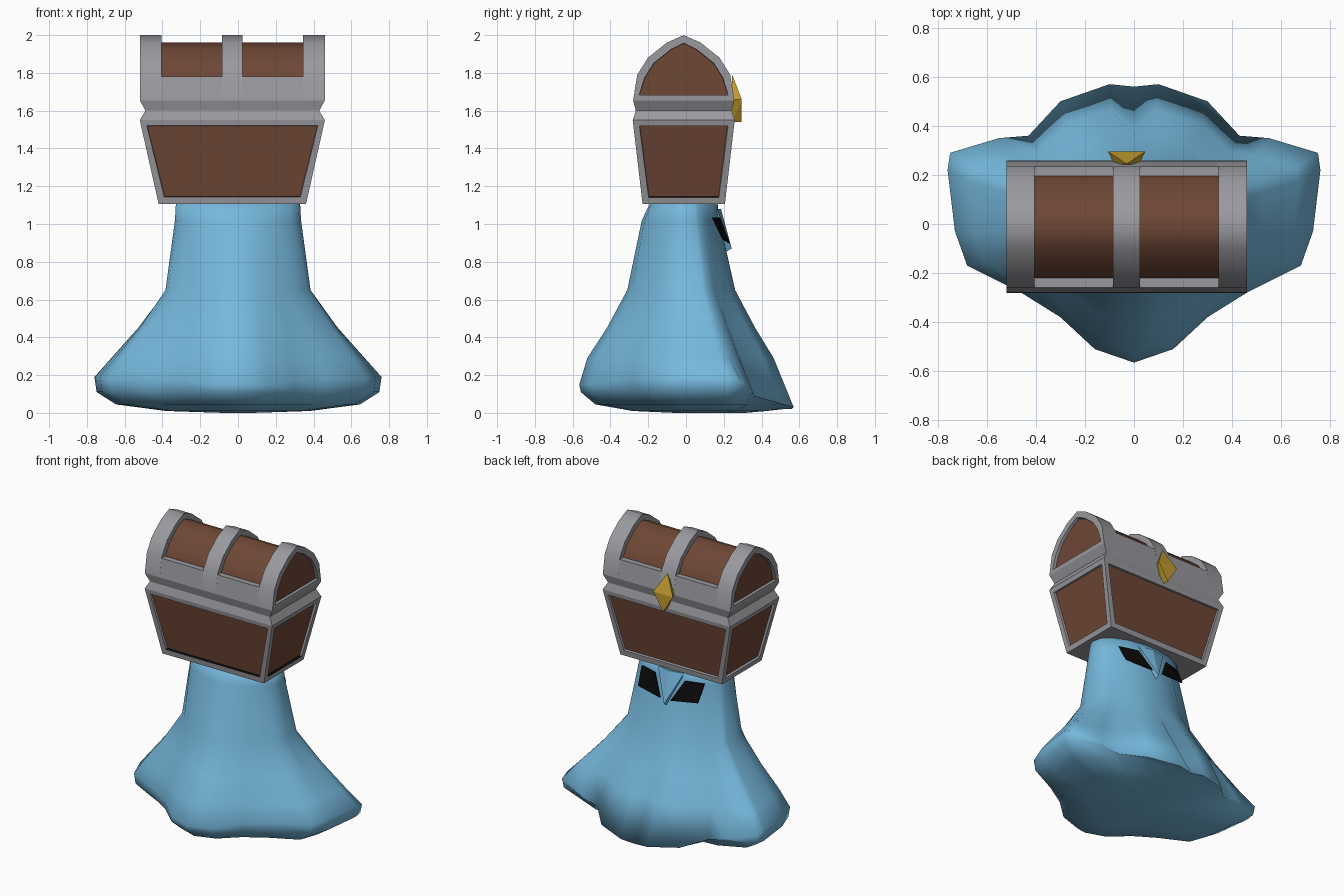
import bpy, bmesh, math

cube = bpy.data.objects.get("Cube")
if cube:
    bpy.data.objects.remove(cube, do_unlink=True)


def material(name, rgb):
    m = bpy.data.materials.new(name)
    m.use_nodes = True
    m.diffuse_color = (*rgb, 1)
    m.node_tree.nodes["Principled BSDF"].inputs["Base Color"].default_value = (*rgb, 1)
    return m


BLUE = material("sky blue", (0.18, 0.48, 0.72))
GREY = material("iron grey", (0.32, 0.32, 0.345))
BROWN = material("wood brown", (0.155, 0.063, 0.036))
GOLD = material("gold", (0.55, 0.34, 0.03))
BLACK = material("black", (0.003, 0.003, 0.003))

CX, CY = -0.03, -0.012  # chest centre


def finish(name, bm, mats, smooth=None):
    bmesh.ops.recalc_face_normals(bm, faces=bm.faces)
    mesh = bpy.data.meshes.new(name)
    bm.to_mesh(mesh)
    bm.free()
    for m in mats:
        mesh.materials.append(m)
    ob = bpy.data.objects.new(name, mesh)
    bpy.context.collection.objects.link(ob)
    if smooth:
        bpy.ops.object.select_all(action='DESELECT')
        ob.select_set(True)
        bpy.context.view_layer.objects.active = ob
        bpy.ops.object.shade_smooth_by_angle(angle=math.radians(smooth))


def loft(bm, rings):
    """Skin a list of closed rings and cap both ends."""
    loops = [[bm.verts.new(p) for p in r] for r in rings]
    n = len(loops[0])
    for a, b in zip(loops, loops[1:]):
        for i in range(n):
            j = (i + 1) % n
            bm.faces.new((a[i], a[j], b[j], b[i]))
    return bm.faces.new(loops[0]), bm.faces.new(loops[-1])


def hull(name, points, mat):
    bm = bmesh.new()
    for p in points:
        bm.verts.new(p)
    bmesh.ops.convex_hull(bm, input=bm.verts)
    finish(name, bm, [mat])


# Body: a narrow neck flaring out to a lobed, rounded skirt
half_rim = [(0, -0.565, 0.15), (0.16, -0.51, 0.15), (0.3, -0.38, 0.17), (0.46, -0.28, 0.18),
            (0.68, -0.17, 0.18), (0.73, -0.03, 0.19), (0.76, 0.22, 0.19), (0.75, 0.29, 0.17),
            (0.55, 0.35, 0.12), (0.43, 0.36, 0.09), (0.3, 0.5, 0.05), (0.1, 0.57, 0.03),
            (0, 0.56, 0.02)]
rim = half_rim + [(-x, y, z) for x, y, z in half_rim[-2:0:-1]]


def skirt_ring(z, side, front, back):
    """Blend from the neck to the rim, by separate amounts in each direction."""
    ring = []
    for x, y, rz in rim:
        a = math.atan2(y, x)
        nx, ny = 0.328 * math.cos(a), (0.165 if y > 0 else 0.18) * math.sin(a)
        notch = 0.06 if y > 0.5 and x == 0 and z < 0.4 else 0
        t = back if y > 0 else front
        ring.append((nx + (x - nx) * side, ny + (y - ny) * t - notch, z))
    return ring


def floor_ring(scale, z):
    """Shrink the rim; the tail at the back stays wide and flat."""
    return [(x * scale, y * (scale if y < 0.33 else 1 - (1 - scale) * 0.5), min(z, rz))
            for x, y, rz in rim]


rings = [skirt_ring(1.13, 0, 0, 0), skirt_ring(1.02, 0.015, 0.14, 0.03),
         skirt_ring(0.65, 0.14, 0.34, 0.24), skirt_ring(0.45, 0.48, 0.62, 0.5),
         skirt_ring(0.29, 0.8, 0.89, 0.74), rim, floor_ring(0.985, 0.11),
         floor_ring(0.85, 0.045), floor_ring(0.5, 0.01), floor_ring(0.1, 0)]
bm = bmesh.new()
loft(bm, rings)
finish("body", bm, [BLUE], 180)

# Face: two slanted eyes and a pointed beak between them
for side, s in (("left", 1), ("right", -1)):
    eye = [(0.24, 0.145, 1.035), (0.115, 0.18, 1.035), (0.04, 0.232, 0.9), (0.23, 0.2, 0.92)]
    hull(side + "_eye", [(s * x, y - d, z) for x, y, z in eye for d in (0, 0.009)], BLACK)
hull("beak", [(-0.1, 0.165, 1.08), (0.1, 0.165, 1.08), (0, 0.185, 1.08),
              (0, 0.242, 0.87), (0, 0.17, 0.83)], BLUE)


# Chest base: flared box with a pinched seam and recessed wooden panels
def rect(hx, hy, z):
    return [(CX + sx * hx, CY + sy * hy, z) for sx, sy in ((-1, -1), (1, -1), (1, 1), (-1, 1))]


bm = bmesh.new()
loft(bm, [rect(0.39, 0.218, 1.105), rect(0.49, 0.27, 1.55),
          rect(0.46, 0.254, 1.6), rect(0.49, 0.268, 1.655)])
bmesh.ops.recalc_face_normals(bm, faces=bm.faces)
walls = [f for f in bm.faces if abs(f.normal.z) < 0.5 and f.calc_center_median().z < 1.5]
for wall in walls:
    bmesh.ops.inset_individual(bm, faces=[wall], thickness=0.048)
    lip = bmesh.ops.inset_individual(bm, faces=[wall], thickness=0.003, depth=-0.015)
    wall.material_index = 1
    n = wall.normal
    if n.y < -0.5 or n.x > 0.5:  # dark gap under the front and one end panel
        min(lip["faces"], key=lambda f: f.calc_center_median().z).material_index = 2
finish("chest_base", bm, [GREY, BROWN, BLACK])

# Lid: arched wooden core held by a lower band and three iron hoops
half_arch = [(0.268, 1.655), (0.246, 1.79), (0.19, 1.88), (0.09, 1.96), (0, 2.0)]
arch = half_arch + [(-y, z) for y, z in half_arch[-2::-1]]
core = [(y * 0.86, 1.655 + (z - 1.655) * 0.885) for y, z in arch]
band = [(0.268, 1.655), (0.247, 1.78), (-0.247, 1.78), (-0.268, 1.655)]


def prism(name, profile, x0, x1, mat, panel=0):
    """Extrude a y-z profile along x; panel picks an end to recess in wood."""
    bm = bmesh.new()
    ends = loft(bm, [[(CX + x, CY + y, z) for y, z in profile] for x in (x0, x1)])
    bmesh.ops.recalc_face_normals(bm, faces=bm.faces)
    if panel:
        end = ends[0] if panel < 0 else ends[1]
        bmesh.ops.inset_individual(bm, faces=[end], thickness=0.042)
        bmesh.ops.inset_individual(bm, faces=[end], thickness=0.002, depth=-0.02)
        end.material_index = 1
    finish(name, bm, [mat, BROWN], 52)


prism("lid_core", core, -0.4, 0.4, BROWN)
prism("lid_band", band, -0.4, 0.4, GREY)
prism("lid_middle_hoop", arch, -0.055, 0.055, GREY)
prism("lid_right_hoop", arch, -0.49, -0.375, GREY, -1)
prism("lid_left_hoop", arch, 0.375, 0.49, GREY, 1)

# Gold diamond clasp
hull("clasp", [(CX + x, y, z) for x, y, z in (
    (0, 0.245, 1.79), (0.075, 0.295, 1.66), (-0.075, 0.295, 1.66), (0, 0.295, 1.54),
    (0.05, 0.24, 1.66), (-0.05, 0.24, 1.66), (0, 0.245, 1.54))], GOLD)
